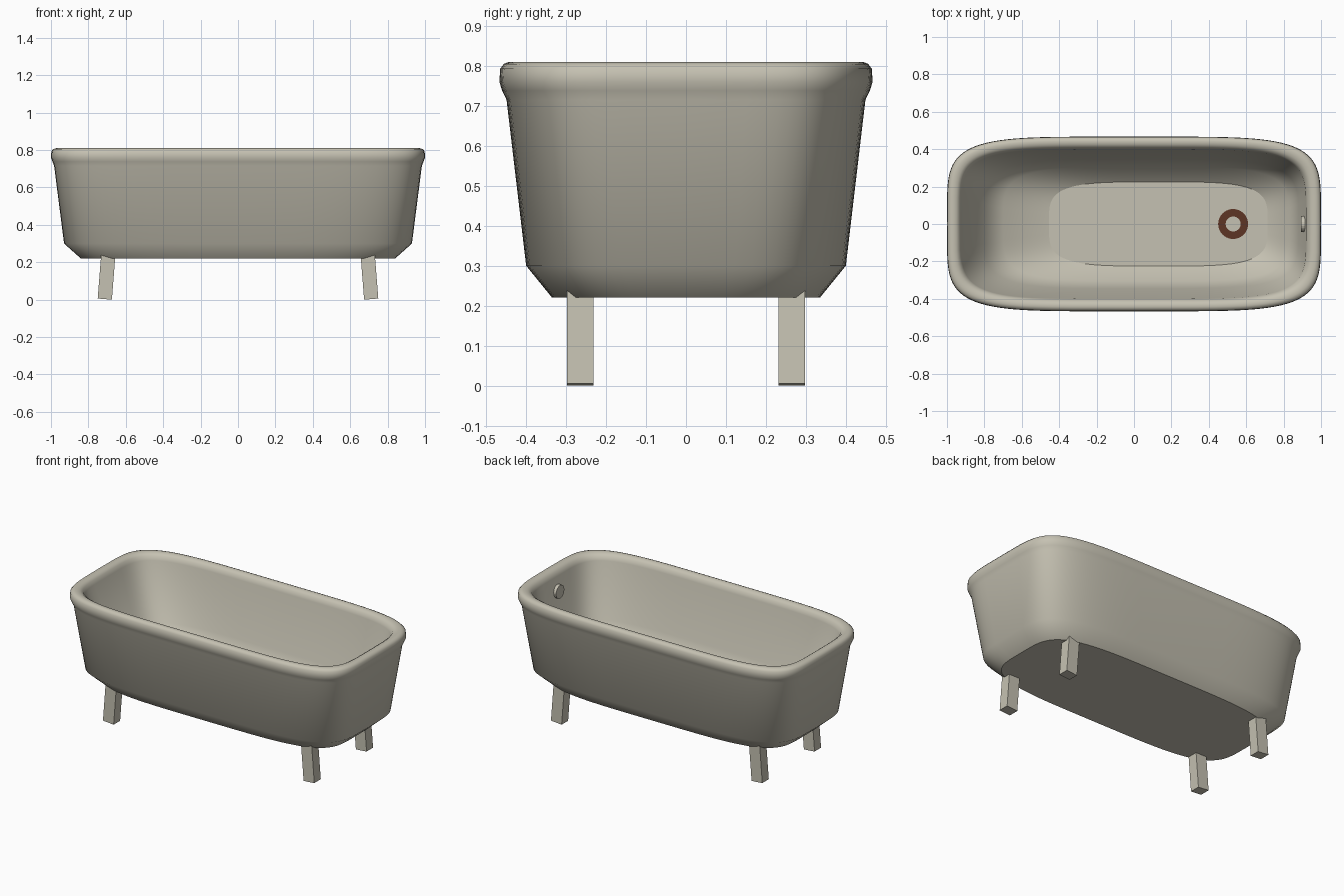
import bpy, bmesh, math
from mathutils import Matrix, Vector

if "Cube" in bpy.data.objects:
    bpy.data.objects.remove(bpy.data.objects["Cube"])


def material(name, rgb):
    m = bpy.data.materials.new(name)
    m.diffuse_color = (*rgb, 1)
    m.use_nodes = True
    m.node_tree.nodes["Principled BSDF"].inputs["Base Color"].default_value = m.diffuse_color
    return m


enamel = material("warm_white_enamel", (0.56, 0.535, 0.445))
brown = material("brown_metal", (0.11, 0.036, 0.018))


def finish(bm, name, mat):
    bmesh.ops.recalc_face_normals(bm, faces=bm.faces)
    me = bpy.data.meshes.new(name)
    bm.to_mesh(me)
    bm.free()
    me.materials.append(mat)
    ob = bpy.data.objects.new(name, me)
    bpy.context.collection.objects.link(ob)
    return ob


def ring(x0, x1, hy, z, n, count=96):
    """Superellipse loop between x0 and x1 with half width hy."""
    pts = []
    for i in range(count):
        t = 2 * math.pi * i / count
        c, s = math.cos(t), math.sin(t)
        px = math.copysign(abs(c) ** (2 / n), c) if abs(c) > 1e-9 else 0
        py = math.copysign(abs(s) ** (2 / n), s) if abs(s) > 1e-9 else 0
        pts.append(((x0 + x1) / 2 + px * (x1 - x0) / 2, py * hy, z))
    return pts


# Tub shell: loops from the underside, over the rolled rim, to the inner floor
loops = [
    (-0.84, 0.84, 0.335, 0.22, 4.2),
    (-0.93, 0.93, 0.40, 0.30, 4.6),
    (-0.983, 0.983, 0.449, 0.715, 5),
    (-0.992, 0.992, 0.46, 0.738, 5),
    (-1.0, 1.0, 0.467, 0.76, 5),
    (-0.998, 0.998, 0.465, 0.793, 5),
    (-0.988, 0.988, 0.456, 0.805, 5),
    (-0.972, 0.972, 0.444, 0.81, 5),
    (-0.95, 0.95, 0.424, 0.807, 5),
    (-0.934, 0.932, 0.408, 0.795, 5),
    (-0.925, 0.92, 0.40, 0.77, 5),
    (-0.80, 0.88, 0.345, 0.42, 4.6),
    (-0.70, 0.83, 0.305, 0.34, 4.3),
    (-0.455, 0.715, 0.225, 0.27, 4),
]
bm = bmesh.new()
rows = [[bm.verts.new(p) for p in ring(*l)] for l in loops]
for a, b in zip(rows, rows[1:]):
    for i in range(len(a)):
        j = (i + 1) % len(a)
        bm.faces.new((a[i], a[j], b[j], b[i])).smooth = True
for row in (rows[0], rows[-1]):
    cap = bm.faces.new(row)
    for e in cap.edges:
        e.smooth = False
finish(bm, "tub_shell", enamel)

# Four legs, splayed outward along the length
for sx, end in ((-1, "left"), (1, "right")):
    for sy, side in ((-1, "front"), (1, "back")):
        bm = bmesh.new()
        bmesh.ops.create_cube(bm, size=1)
        bmesh.ops.scale(bm, vec=Vector((0.076, 0.066, 0.235)), verts=bm.verts)
        bmesh.ops.rotate(bm, cent=(0, 0, 0), matrix=Matrix.Rotation(-sx * math.radians(4.5), 3, 'Y'), verts=bm.verts)
        low = min(v.co.z for v in bm.verts)
        bmesh.ops.translate(bm, vec=(sx * 0.703, sy * 0.265, -low), verts=bm.verts)
        finish(bm, f"{side}_{end}_leg", enamel)

# Drain ring, a thin annulus on the inner floor
bm = bmesh.new()
N = 40
section = [(0.04, 0.268), (0.08, 0.268), (0.08, 0.275), (0.04, 0.275)]
cols = [[bm.verts.new((0.53 + r * math.cos(2 * math.pi * i / N), r * math.sin(2 * math.pi * i / N), z))
         for r, z in section] for i in range(N)]
for i in range(N):
    a, b = cols[i], cols[(i + 1) % N]
    for k in range(4):
        m = (k + 1) % 4
        bm.faces.new((a[k], a[m], b[m], b[k]))
finish(bm, "drain_ring", brown)

# Overflow plate on the inside of the right end wall
bm = bmesh.new()
bmesh.ops.create_cone(bm, cap_ends=True, segments=24, radius1=0.042, radius2=0.042, depth=0.024,
                      matrix=Matrix.Translation((0.905, 0, 0.68)) @ Matrix.Rotation(math.radians(90), 4, 'Y'))
finish(bm, "overflow_plate", enamel)
